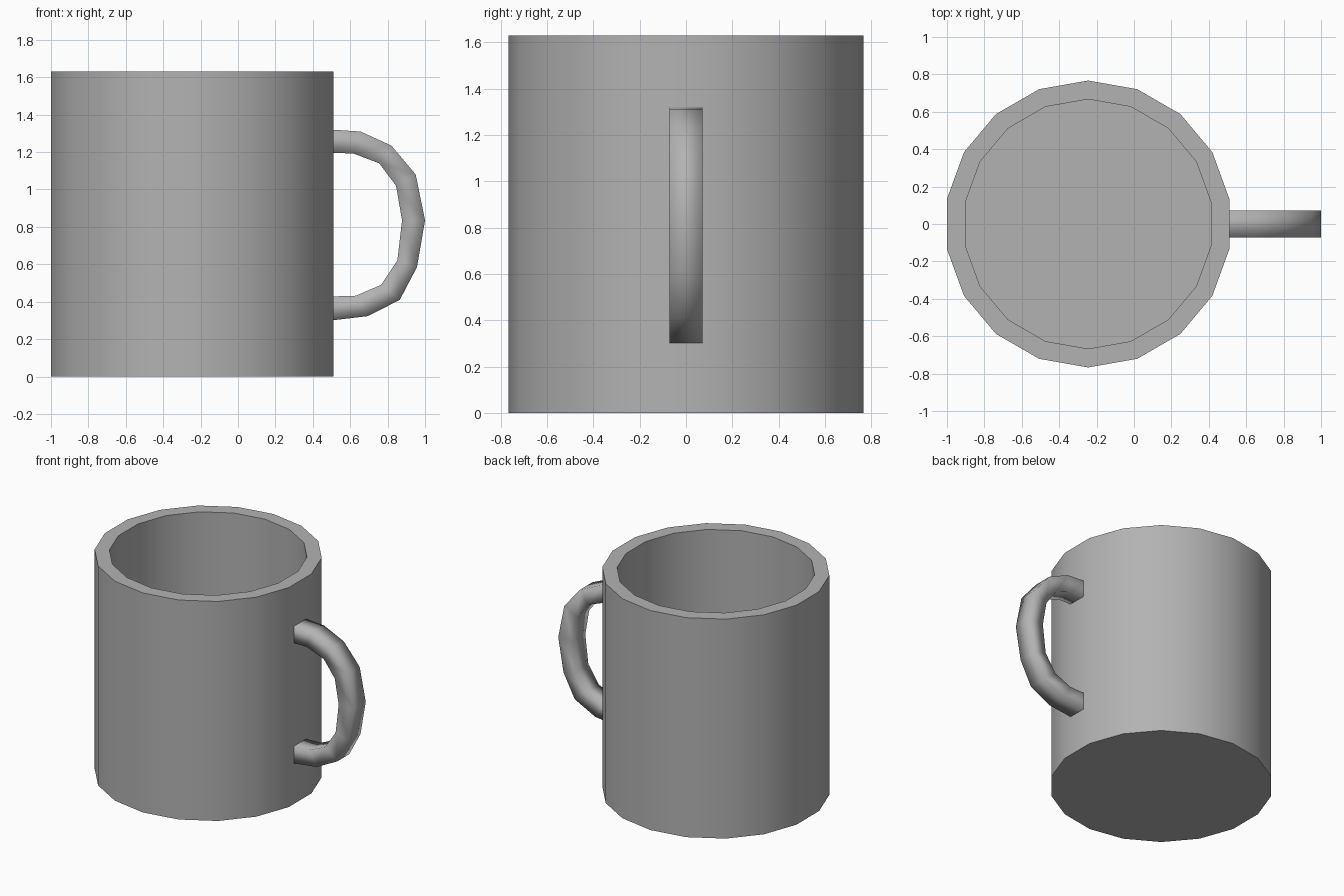
import bpy, bmesh, math

if "Cube" in bpy.data.objects:
    bpy.data.objects.remove(bpy.data.objects["Cube"])

SIDES, CX, HEIGHT = 18, -0.245, 1.63

# Mid-grey glaze shared by both parts
grey = bpy.data.materials.new("grey_glaze")
grey.diffuse_color = (0.45, 0.45, 0.45, 1)
grey.use_nodes = True
grey.node_tree.nodes["Principled BSDF"].inputs["Base Color"].default_value = grey.diffuse_color


def finish(name, bm):
    bmesh.ops.recalc_face_normals(bm, faces=bm.faces)
    mesh = bpy.data.meshes.new(name)
    bm.to_mesh(mesh)
    bm.free()
    mesh.materials.append(grey)
    obj = bpy.data.objects.new(name, mesh)
    bpy.context.collection.objects.link(obj)
    bpy.context.view_layer.objects.active = obj
    obj.select_set(True)
    return obj


def loft(bm, rings, caps=True):
    # Join a series of vertex rings with quads, optionally capping both ends
    for a, b in zip(rings, rings[1:]):
        n = len(a)
        for i in range(n):
            j = (i + 1) % n
            bm.faces.new((a[i], a[j], b[j], b[i]))
    if caps:
        bm.faces.new(rings[0])
        bm.faces.new(rings[-1])


# Cup body: outer wall, rim, inner wall and floor
bm = bmesh.new()
profile = [(0.767, 0), (0.767, HEIGHT), (0.667, HEIGHT), (0.667, 0.10)]
angles = [math.radians(10 + i * 360 / SIDES) for i in range(SIDES)]
loft(bm, [[bm.verts.new((CX + r * math.cos(a), r * math.sin(a), z)) for a in angles]
          for r, z in profile])
finish("cup_body", bm)
bpy.ops.object.shade_smooth_by_angle(angle=math.radians(35))
bpy.ops.object.select_all(action='DESELECT')

# Handle: rectangular section swept along outer and inner outlines (x, z),
# with its open ends buried in the wall
outer = [(0.50, 1.32), (0.655, 1.31), (0.82, 1.235), (0.95, 1.08), (1.0, 0.835),
         (0.957, 0.585), (0.865, 0.41), (0.695, 0.323), (0.50, 0.30)]
inner = [(0.50, 1.195), (0.615, 1.193), (0.755, 1.14), (0.845, 1.02), (0.877, 0.835),
         (0.852, 0.62), (0.765, 0.49), (0.63, 0.432), (0.50, 0.428)]
W = 0.071
bm = bmesh.new()
loft(bm, [[bm.verts.new(p) for p in ((ox, -W, oz), (ox, W, oz), (ix, W, iz), (ix, -W, iz))]
          for (ox, oz), (ix, iz) in zip(outer, inner)], caps=False)
finish("handle", bm)
bpy.ops.object.shade_smooth()
